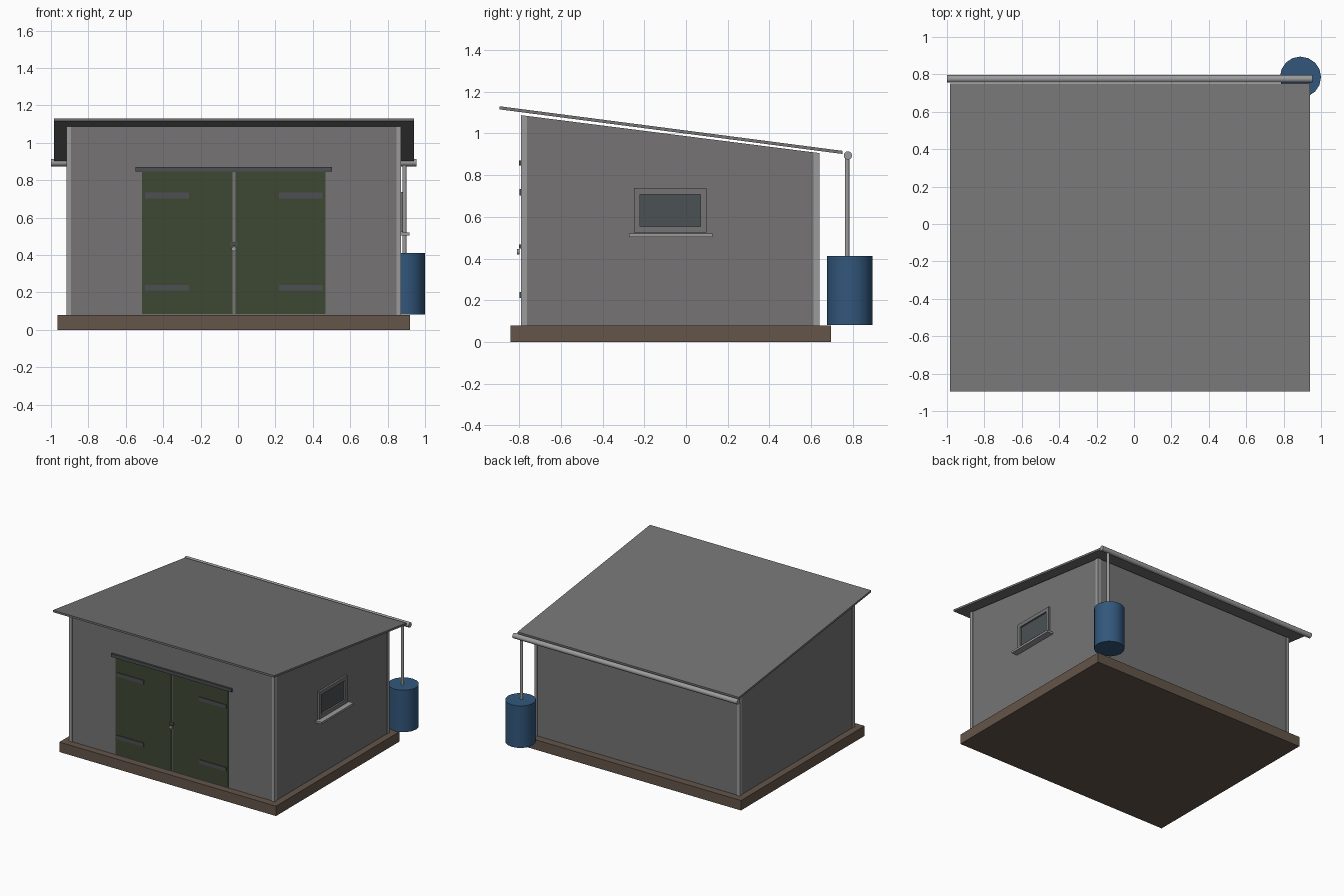
import bpy
import math

cube = bpy.data.objects.get("Cube")
if cube:
    bpy.data.objects.remove(cube, do_unlink=True)


def material(name, r, g, b):
    m = bpy.data.materials.new(name)
    m.use_nodes = True
    m.diffuse_color = (r, g, b, 1)
    m.node_tree.nodes["Principled BSDF"].inputs["Base Color"].default_value = (r, g, b, 1)
    return m


wall_grey = material("wall grey", 0.18, 0.175, 0.176)
trim_grey = material("light trim grey", 0.33, 0.33, 0.33)
timber = material("brown timber", 0.125, 0.09, 0.068)
door_green = material("dark green", 0.048, 0.066, 0.034)
iron = material("dark iron", 0.075, 0.078, 0.084)
glass = material("window glass", 0.07, 0.082, 0.087)
blue = material("barrel blue", 0.032, 0.095, 0.2)

FACES = [(0, 1, 3, 2), (4, 6, 7, 5), (0, 4, 5, 1), (2, 3, 7, 6), (0, 2, 6, 4), (1, 5, 7, 3)]


def block(name, x, y, z, mat):
    """Box from ranges; either z limit may be a function of y for a sloped face."""
    at = lambda limit, v: limit(v) if callable(limit) else limit
    verts = [(a, b, at(c, b)) for a in x for b in y for c in z]
    mesh = bpy.data.meshes.new(name)
    mesh.from_pydata(verts, [], FACES)
    mesh.materials.append(mat)
    ob = bpy.data.objects.new(name, mesh)
    bpy.context.collection.objects.link(ob)
    return ob


def tube(name, centre, radius, length, mat, sides=16, rotation=(0, 0, 0)):
    bpy.ops.mesh.primitive_cylinder_add(vertices=sides, radius=radius, depth=length,
                                        location=centre, rotation=rotation)
    ob = bpy.context.object
    ob.name = name
    ob.data.materials.append(mat)
    bpy.ops.object.shade_smooth_by_angle(angle=math.radians(35))
    return ob


def wall_top(y):
    return 1.087 - 0.127 * (y + 0.79)


def roof_bottom(y):
    return 1.115 - 0.13 * (y + 0.895)


def roof_top(y):
    return roof_bottom(y) + 0.015


MID = -0.022  # centre line of the building

# Base and walls
block("base", (-0.965, 0.92), (-0.842, 0.695), (0, 0.078), timber)
block("walls", (-0.911, 0.867), (-0.785, 0.635), (0.078, wall_top), wall_grey)

# Corner posts, slightly proud of the walls
for side, x in (("right", (-0.916, -0.892)), ("left", (0.848, 0.872))):
    block(f"front_{side}_post", x, (-0.79, -0.762), (0.078, wall_top), trim_grey)
    block(f"back_{side}_post", x, (0.612, 0.64), (0.078, wall_top), trim_grey)

# Sloping roof
block("roof", (-0.985, 0.94), (-0.895, 0.75), (roof_bottom, roof_top), wall_grey)

# Double doors with strap hinges, mirrored about the centre line
for side, s in (("right", -1), ("left", 1)):
    span = lambda a, b: sorted((MID + s * a, MID + s * b))
    block(f"{side}_door", span(0.008, 0.49), (-0.792, -0.78), (0.085, 0.845), door_green)
    for level, z in (("lower", 0.21), ("upper", 0.703)):
        block(f"{side}_{level}_hinge", span(0.24, 0.475), (-0.799, -0.79), (z, z + 0.03), iron)
block("door_rail", (-0.547, 0.503), (-0.8, -0.78), (0.845, 0.87), iron)
block("door_latch", (-0.04, -0.003), (-0.8, -0.785), (0.447, 0.467), iron)
tube("padlock", (MID, -0.803, 0.432), 0.013, 0.012, trim_grey, 12, (math.pi / 2, 0, 0))

# Side window: frame bars around the glass, with a sill below
out = (0.86, 0.883)
block("window_glass", (0.86, 0.87), (-0.222, 0.07), (0.55, 0.71), glass)
block("window_frame_top", out, (-0.25, 0.098), (0.708, 0.737), wall_grey)
block("window_frame_bottom", out, (-0.25, 0.098), (0.524, 0.553), wall_grey)
block("window_frame_front", out, (-0.25, -0.221), (0.553, 0.708), wall_grey)
block("window_frame_back", out, (0.069, 0.098), (0.553, 0.708), wall_grey)
block("window_sill", (0.86, 0.918), (-0.273, 0.127), (0.503, 0.519), trim_grey)

# Gutter, downpipe and water barrel
tube("gutter", (-0.0225, 0.776, 0.894), 0.02, 1.955, trim_grey, 12, (0, math.pi / 2, 0))
tube("downpipe", (0.89, 0.772, 0.645), 0.011, 0.48, trim_grey, 12)
tube("barrel", (0.89, 0.785, 0.246), 0.11, 0.33, blue, 16)
